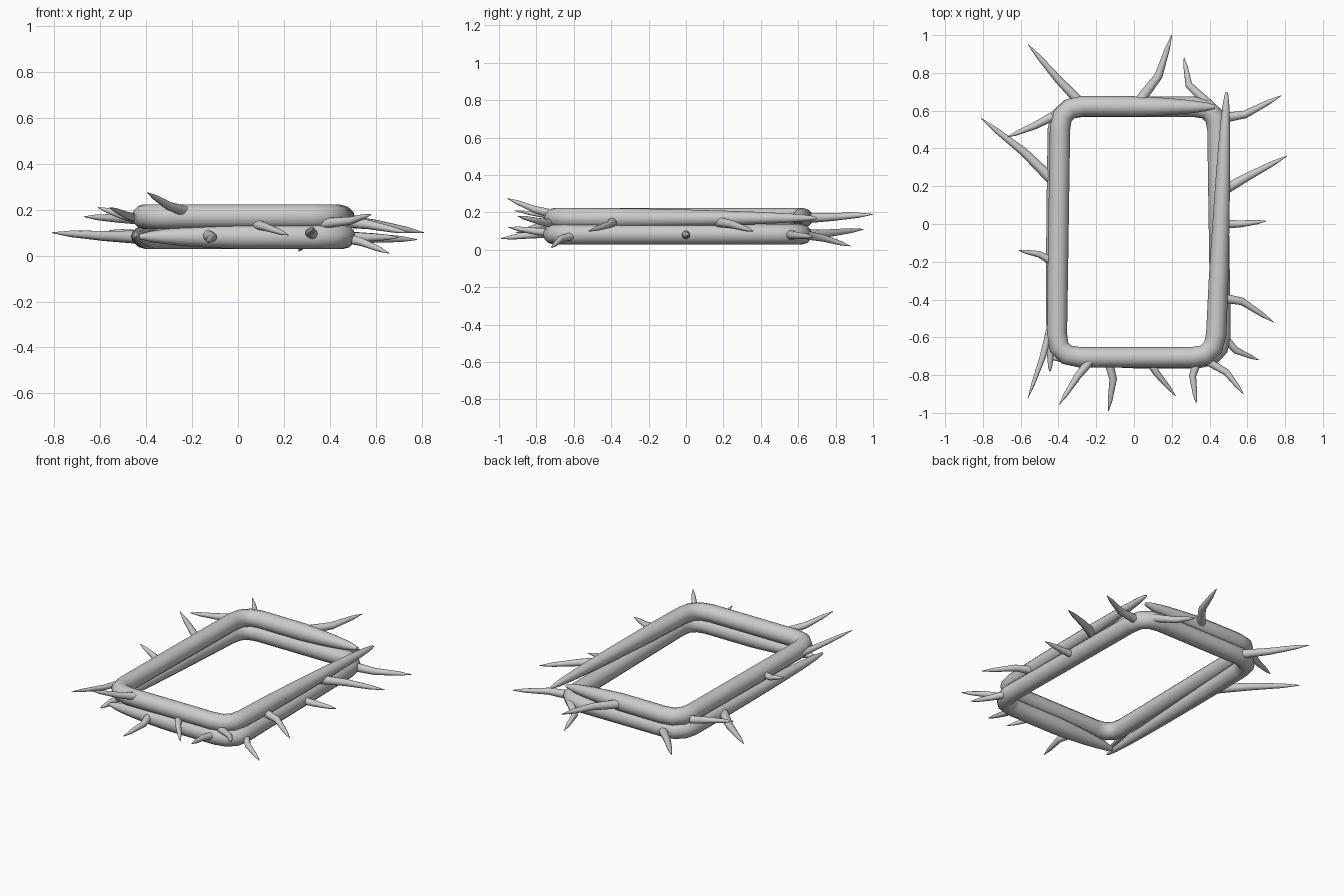
import bpy
from mathutils import Vector

if "Cube" in bpy.data.objects:
    bpy.data.objects.remove(bpy.data.objects["Cube"])

def tube(name, points, radii):
    """Smooth round tube along a path with one radius per point."""
    cu = bpy.data.curves.new(name, 'CURVE')
    cu.dimensions = '3D'
    cu.bevel_depth = 1
    cu.bevel_resolution = 4
    cu.use_fill_caps = True
    sp = cu.splines.new('POLY')
    sp.points.add(len(points) - 1)
    for p, co, r in zip(sp.points, points, radii):
        p.co = (*co, 1)
        p.radius = r
    ob = bpy.data.objects.new(name, cu)
    bpy.context.collection.objects.link(ob)
    bpy.ops.object.select_all(action='DESELECT')
    ob.select_set(True)
    bpy.context.view_layer.objects.active = ob
    bpy.ops.object.convert(target='MESH')
    bpy.ops.object.shade_smooth_by_angle(angle=.9)

def vine(name, corners, z, head, tail, corner=.12):
    """Open rounded rectangle; head and tail are the taper lengths."""
    cs = [Vector((x, y, z)) for x, y in corners]
    path = [cs[0]]
    for a, b, c in zip(cs, cs[1:], cs[2:]):
        p = b + (a - b).normalized() * corner
        q = b + (c - b).normalized() * corner
        start = path[-1]
        path += [start.lerp(p, (i / 8) ** 2) for i in range(1, 9)]
        path += [((p.lerp(b, t)).lerp(b.lerp(q, t), t)) for t in (.33, .67, 1)]
    start = path[-1]
    path += [start.lerp(cs[-1], 1 - (1 - i / 8) ** 2) for i in range(1, 9)]
    dist = [0]
    for a, b in zip(path, path[1:]):
        dist.append(dist[-1] + (b - a).length)
    radii = [.054 * min(1, max(.02, d / head) ** .4,
                        max(.001, (dist[-1] - d) / tail) ** .4) for d in dist]
    tube(name, path, radii)

# Two stacked vines, each tapering past its own starting corner
vine("upper_vine", [(.43, .62), (-.39, .625), (-.41, -.705), (.43, -.705), (.49, .7)],
     .17, .4, 1.1)
vine("lower_vine", [(-.43, -.71), (.46, -.71), (.44, .62), (-.4, .62), (-.445, -.78)],
     .083, .4, 1.3)

# Thorns per edge: base, bend and tip along the edge, then tip reach and height
edges = {'right': .46, 'left': -.43, 'back': .64, 'front': -.71}
thorns = {
    ('right', .15): [(.17, .25, .36, .81, .1), (-.39, -.41, -.52, .74, .1)],
    ('right', .08): [(.56, .58, .68, .78, .07), (0, 0, .015, .7, .08),
                     (-.58, -.67, -.72, .66, .01)],
    ('left', .16): [(.57, .52, .46, -.67, .17), (-.2, -.16, -.14, -.61, .21),
                    (-.5, -.7, -.92, -.56, .21)],
    ('left', .08): [(.23, .38, .56, -.81, .1)],
    ('back', .17): [(.02, .13, .2, 1, .19)],
    ('back', .08): [(-.28, -.4, -.56, .95, .11), (.39, .29, .265, .88, .02)],
    ('front', .14): [(.36, .49, .58, -.9, .18), (.07, .12, .22, -.91, .09)],
    ('front', .09): [(.34, .31, .33, -.95, .12), (-.14, -.11, -.135, -.99, .06)],
    ('front', .19): [(-.22, -.3, -.395, -.955, .275)],
}
n = 0
for (edge, z), group in thorns.items():
    root = edges[edge]
    for base, bend, tip, reach, tip_z in group:
        mid_out = root + (reach - root) * .4
        path = [(base, root, z), (bend, mid_out, z * .7 + tip_z * .3), (tip, reach, tip_z)]
        if edge in ('right', 'left'):
            path = [(o, a, h) for a, o, h in path]
        pts = [Vector(p) for p in path]
        pts.insert(2, pts[1].lerp(pts[2], .65))
        n += 1
        slim = min(1, .55 + abs(reach - root))
        tube(f"thorn_{n:02d}", pts, [r * slim for r in (.031, .024, .015, .002)])
